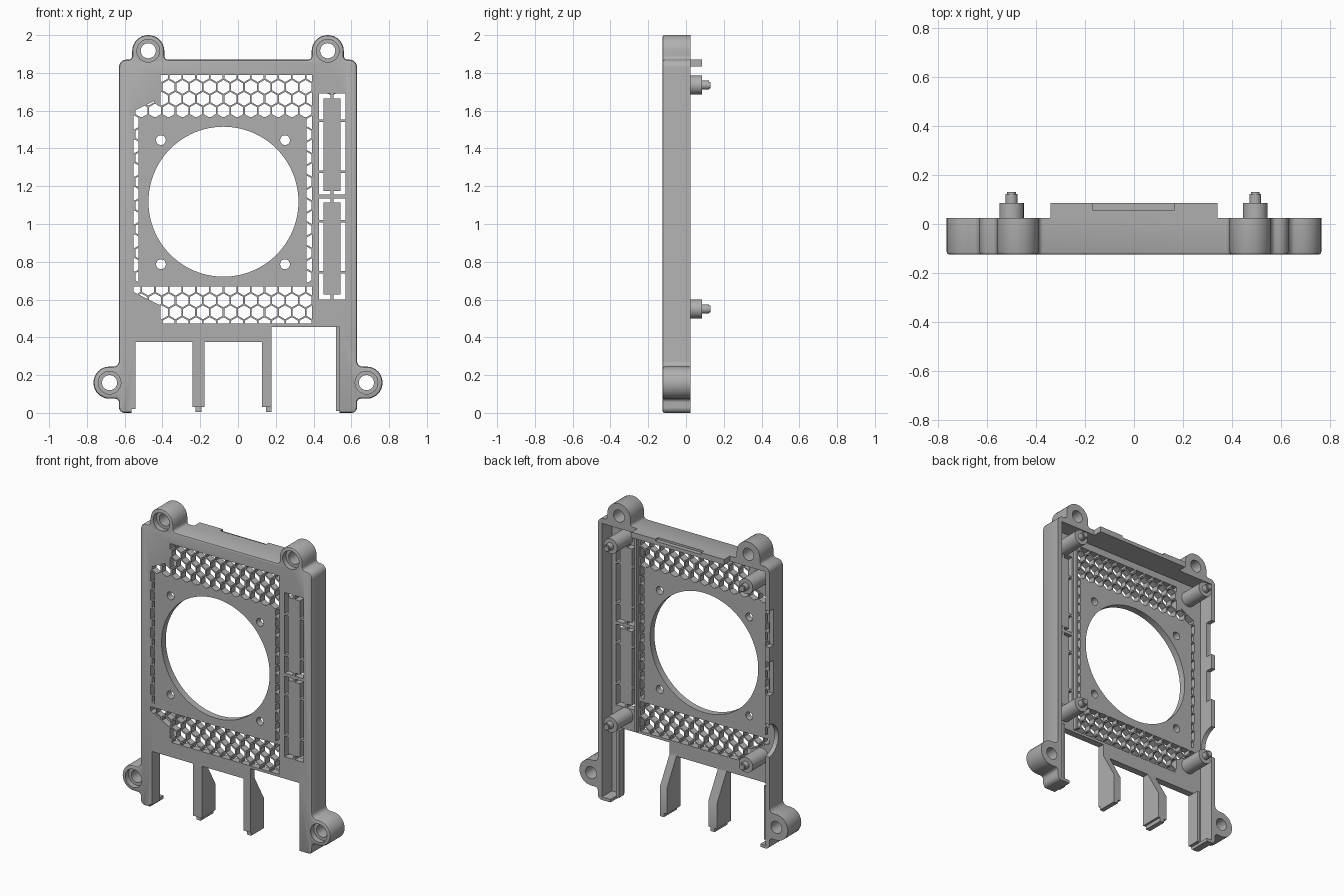
import bpy, bmesh, math
from mathutils import Vector

if "Cube" in bpy.data.objects:
    bpy.data.objects.remove(bpy.data.objects["Cube"])

GREY = bpy.data.materials.new("plain grey")
GREY.use_nodes = True
GREY.diffuse_color = (0.43, 0.43, 0.43, 1)
GREY.node_tree.nodes["Principled BSDF"].inputs["Base Color"].default_value = (0.43, 0.43, 0.43, 1)

FRONT, BACK, FLOOR = -0.125, 0.025, -0.08
# how a profile point (a, b) and a depth d map to space, per extrusion axis
PLACE = {"x": lambda a, b, d: (d, a, b),
         "y": lambda a, b, d: (a, d, b),
         "z": lambda a, b, d: (a, b, d)}


def add_prism(bm, pts, lo, hi, axis="y"):
    place = PLACE[axis]
    face = bm.faces.new([bm.verts.new(place(a, b, lo)) for a, b in pts])
    out = bmesh.ops.extrude_face_region(bm, geom=[face])["geom"]
    shift = Vector(place(0, 0, hi - lo))
    bmesh.ops.translate(bm, vec=shift, verts=[g for g in out if isinstance(g, bmesh.types.BMVert)])


def make(name, prisms, bevel=0):
    bm = bmesh.new()
    for p in prisms:
        add_prism(bm, *p)
    bmesh.ops.recalc_face_normals(bm, faces=bm.faces)
    if bevel:
        rim = [e for e in bm.edges if all(abs(v.co.y - FRONT) < 1e-5 for v in e.verts)]
        bmesh.ops.bevel(bm, geom=rim, offset=bevel, segments=2, profile=0.5, affect="EDGES")
    mesh = bpy.data.meshes.new(name)
    bm.to_mesh(mesh)
    bm.free()
    mesh.materials.append(GREY)
    obj = bpy.data.objects.new(name, mesh)
    bpy.context.collection.objects.link(obj)
    return obj


def circle(x, z, r, n=32):
    return [(x + r * math.cos(math.tau * i / n), z + r * math.sin(math.tau * i / n)) for i in range(n)]


def rect(x0, x1, z0, z1):
    return [(x0, z0), (x1, z0), (x1, z1), (x0, z1)]


def rounded(corners, n=8):
    """Round each (x, z, radius) corner of a polygon with an arc."""
    pts = []
    for i, (x, z, r) in enumerate(corners):
        p = Vector((x, z))
        u = (Vector(corners[i - 1][:2]) - p).normalized()
        v = (Vector(corners[(i + 1) % len(corners)][:2]) - p).normalized()
        if r == 0:
            pts.append((x, z))
            continue
        # right-angled corners only
        centre = p + (u + v) * r
        for k in range(n + 1):
            t = k / n * math.pi / 2
            q = centre - v * r * math.cos(t) - u * r * math.sin(t)
            pts.append(tuple(q))
    return pts


def clip(poly, a, b, c):
    """Keep the part of a convex polygon where a*x + b*z <= c."""
    out = []
    for i, q in enumerate(poly):
        p = poly[i - 1]
        dp, dq = a * p[0] + b * p[1] - c, a * q[0] + b * q[1] - c
        if dp * dq < 0:
            t = dp / (dp - dq)
            out.append((p[0] + t * (q[0] - p[0]), p[1] + t * (q[1] - p[1])))
        if dq <= 0:
            out.append(q)
    return out


def area(poly):
    return abs(sum(poly[i - 1][0] * q[1] - q[0] * poly[i - 1][1] for i, q in enumerate(poly))) / 2


def cut(obj, cutter):
    mod = obj.modifiers.new("cut", "BOOLEAN")
    mod.operation, mod.solver, mod.object = "DIFFERENCE", "EXACT", cutter
    deps = bpy.context.evaluated_depsgraph_get()
    mesh = bpy.data.meshes.new_from_object(obj.evaluated_get(deps))
    obj.modifiers.clear()
    obj.data = mesh
    bpy.data.objects.remove(cutter)


# Outer shell with four screw ears
half = [(0.39, 1.87, 0.02), (0.39, 2.0, 0.084), (0.56, 2.0, 0.084), (0.56, 1.87, 0.02),
        (0.63, 1.87, 0.04), (0.63, 0.245, 0.03), (0.765, 0.245, 0.084), (0.765, 0.075, 0.084),
        (0.63, 0.075, 0.02), (0.63, 0, 0.03)]
outline = rounded(half + [(-x, z, r) for x, z, r in reversed(half)])
shell = make("shell", [(outline, FRONT, BACK)], bevel=0.012)

# Hollow back
cut(shell, make("hollow", [(rect(-0.6, 0.6, 0.02, 1.835), FLOOR, 0.2)]))

# Bottom openings, fan hole and screw holes
bottom = [(-0.564, -0.1), (-0.564, 0.02), (-0.543, 0.02), (-0.543, 0.375), (0.178, 0.375),
          (0.178, 0.455), (0.538, 0.455), (0.538, -0.1)]
EARS = [(s * x, z) for s in (-1, 1) for x, z in ((0.475, 1.917), (0.68, 0.16))]
holes = [bottom, circle(-0.077, 1.118, 0.397, 96)]
holes += [circle(x, z, 0.026, 20) for x in (-0.408, 0.249) for z in (0.787, 1.444)]
holes += [circle(x, z, 0.04) for x, z in EARS]

# Long slots with bridges beside the fan
for xo, xi, xc in ((0.43, 0.453, 0.49), (0.57, 0.542, 0.505)):
    slots = [[(xo, 1.553), (xo, 1.69), (xc, 1.69), (xc, 1.664), (xi, 1.664), (xi, 1.553)],
             [(xo, 1.283), (xo, 1.54), (xi, 1.54), (xi, 1.283)],
             [(xo, 1.27), (xo, 1.155), (xc, 1.155), (xc, 1.175), (xi, 1.175), (xi, 1.27)]]
    for slot in slots:
        holes += [slot, [(x, 2.29 - z) for x, z in slot]]

# Honeycomb vents around the fan panel
PITCH = 0.0725
R = PITCH / math.sqrt(3) - 0.005
for row in range(-3, 20):
    z = 1.6 - row * PITCH * math.sqrt(3) / 2
    for col in range(-8, 8):
        x = -0.077 + (col + (row % 2) / 2) * PITCH
        cell = [(x + R * math.sin(k * math.pi / 3), z + R * math.cos(k * math.pi / 3)) for k in range(6)]
        for side in ((-1, 0, 0.554), (1, 0, 0.393), (0, 1, 1.79), (0, -1, -0.472)):
            cell = clip(cell, *side)
        if 0.68 < z < 1.55:
            pieces = [clip(cell, 1, 0, -0.527), clip(cell, -1, 0, -0.363)]
        else:
            up = 1 if z > 1.1 else -1
            off = up * (z - 1.118)      # height away from the fan centre
            cell = clip(cell, 0, -up, -up * 1.118 - 0.448)
            if x < -0.41:
                cell = clip(cell, -0.5, up, 0.205 + up * 1.118 + 0.55)
            elif off > 0.54:
                cell = clip(cell, -1, 0, 0.41)
            pieces = [cell]
        holes += [p for p in pieces if len(p) > 2 and area(p) > 0.0001]

openings = [(h, -0.2, 0.1) for h in holes]

# Notches in the right wall's back edge
for z0, z1 in ((1.34, 1.58), (1.02, 1.24)):
    openings.append((rect(-0.02, 0.1, z0, z1), -0.7, -0.59, "x"))
openings.append((circle(0.04, 0.72, 0.11), -0.7, -0.59, "x"))
cut(shell, make("openings", openings))

# Counterbores in the ears
cut(shell, make("counterbores", [(circle(x, z, 0.06), -0.2, -0.09) for x, z in EARS]))

# Mounting pins on the back
for side, x in (("right", -0.5), ("left", 0.495)):
    for level, z in (("lower", 0.55), ("upper", 1.735)):
        make(f"{level}_{side}_pin", [(circle(x, z, 0.05), FLOOR - 0.01, 0.085),
                                     (circle(x, z, 0.024, 20), 0.08, 0.122),
                                     (circle(x, z, 0.018, 20), 0.12, 0.13)])

# Top tab with a shallow groove
notched = [(-0.34, 0.02), (0.34, 0.02), (0.34, 0.085), (0.165, 0.085), (0.165, 0.057),
           (-0.17, 0.057), (-0.17, 0.085), (-0.34, 0.085)]
make("top_tab", [(rect(-0.34, 0.34, 0.02, 0.085), 1.833, 1.857, "z"),
                 (notched, 1.857, 1.87, "z")])

# Hanging legs that deepen towards the bottom
leg = [(FRONT, 0.4), (FLOOR, 0.4), (FLOOR, 0.375), (0.02, 0.2), (0.02, 0.03), (FRONT, 0.03)]
for name, x0, x1, t0, t1 in (("right_leg", -0.242, -0.178, -0.225, -0.193),
                             ("left_leg", 0.127, 0.178, 0.147, 0.178)):
    make(name, [(leg, x0, x1, "x"), (rect(FRONT + 0.01, 0.02, 0.005, 0.031), t0, t1, "x")])

# Low ribs along the side channels and beside the slots
make("channel_ribs", [(rect(0.52, 0.538, 0.01, 0.455), FLOOR - 0.01, -0.04),
                      (rect(-0.561, -0.543, 0.02, 0.375), FLOOR - 0.01, -0.04),
                      (rect(0.402, 0.418, 0.47, 1.8), FLOOR - 0.01, -0.055)])

# Smooth round surfaces, keep sharp edges
for obj in bpy.context.collection.objects:
    obj.select_set(obj.type == "MESH")
    if obj.type == "MESH":
        bpy.context.view_layer.objects.active = obj
bpy.ops.object.shade_smooth_by_angle(angle=math.radians(30))
